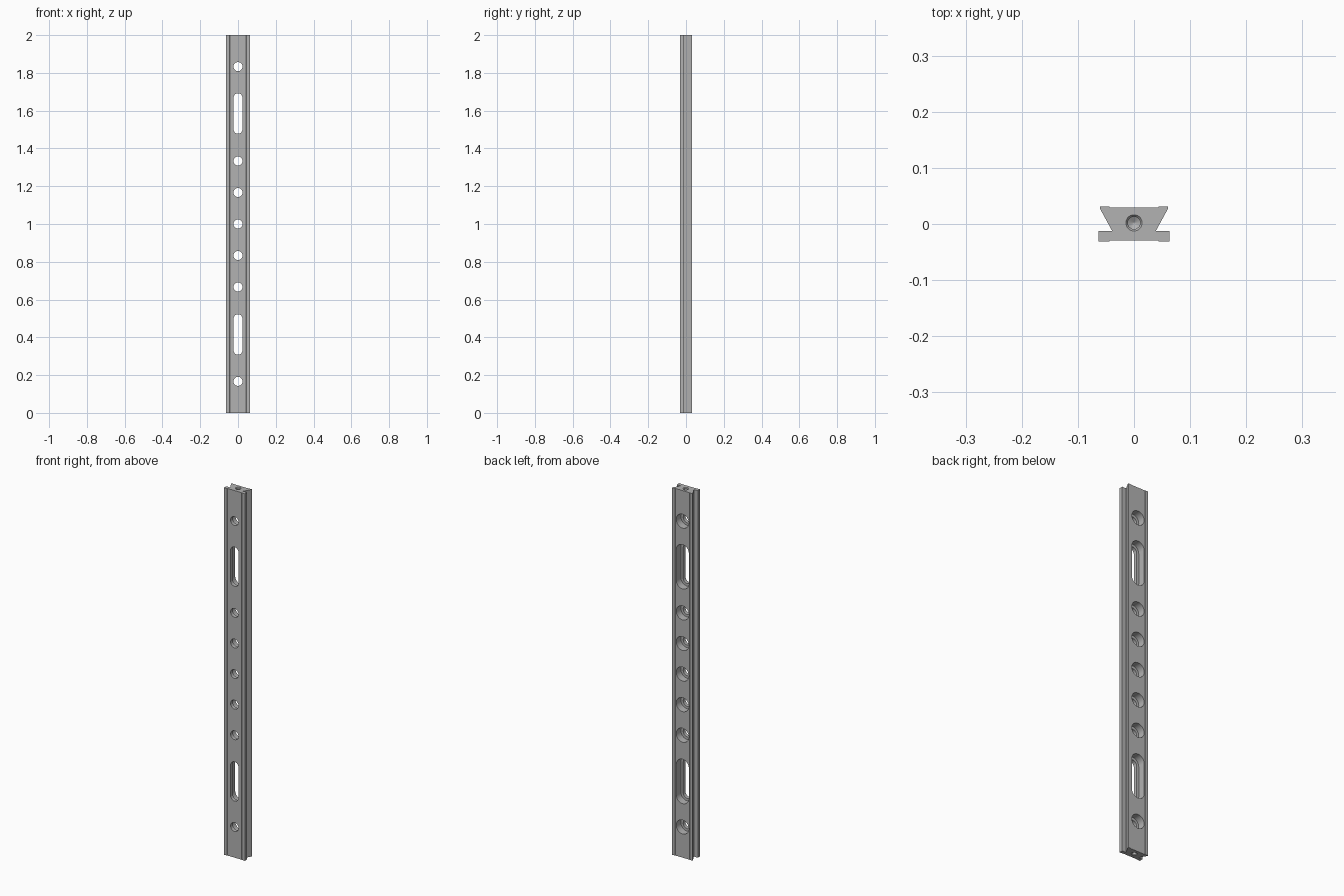
import bpy
import bmesh
import math
from mathutils import Vector

if "Cube" in bpy.data.objects:
    bpy.data.objects.remove(bpy.data.objects["Cube"], do_unlink=True)

LENGTH = 2.0
BACK = 0.0315      # half the depth of the rail
LEDGE = -0.01      # floor of the counterbores

grey = bpy.data.materials.new("anodised grey")
grey.use_nodes = True
colour = (0.45, 0.45, 0.45, 1)
grey.diffuse_color = colour
grey.node_tree.nodes["Principled BSDF"].inputs["Base Color"].default_value = colour


def add_prism(bm, outline, shift):
    """Extrude a closed outline of points along the vector shift."""
    face = bm.faces.new([bm.verts.new(p) for p in outline])
    moved = bmesh.ops.extrude_face_region(bm, geom=[face])["geom"]
    verts = [g for g in moved if isinstance(g, bmesh.types.BMVert)]
    bmesh.ops.translate(bm, verts=verts, vec=shift)


def make_object(name, bm):
    bmesh.ops.recalc_face_normals(bm, faces=bm.faces)
    mesh = bpy.data.meshes.new(name)
    bm.to_mesh(mesh)
    bm.free()
    mesh.materials.append(grey)
    obj = bpy.data.objects.new(name, mesh)
    bpy.context.collection.objects.link(obj)
    return obj


def slot_outline(z, half, r, y, n=16):
    """Rounded slot in the xz plane; half is zero for a round hole."""
    pts = []
    for side in (1, -1):
        for i in range(n + 1):
            a = math.pi * i / n
            pts.append((side * r * math.cos(a), y, z + side * (half + r * math.sin(a))))
    return [p for i, p in enumerate(pts)
            if (Vector(p) - Vector(pts[i - 1])).length > 1e-5]


# Dovetail rail with shallow relief on the front and back
half_profile = [(0.043, -0.0298), (0.045, -BACK), (0.063, -BACK), (0.063, -0.0122),
                (0.039, -0.0122), (0.061, 0.028), (0.061, BACK), (0.045, BACK),
                (0.043, 0.0298)]
profile = half_profile + [(-x, y) for x, y in reversed(half_profile)]
bm = bmesh.new()
add_prism(bm, [(x, y, 0) for x, y in profile], Vector((0, 0, LENGTH)))
rail = make_object("dovetail_rail", bm)

# Round holes and long slots: height and half length of the straight part
openings = [(k / 6, 0) for k in (1, 4, 5, 6, 7, 8, 11)]
openings += [(1 + s * 0.585, 0.083) for s in (-1, 1)]


def opening_cutter(name, r, y0, y1):
    bm = bmesh.new()
    for z, half in openings:
        add_prism(bm, slot_outline(z, half, r, y0), Vector((0, y1 - y0, 0)))
    return make_object(name, bm)


def end_cutter():
    """Blind screw holes with a chamfered mouth in both ends."""
    bm = bmesh.new()
    steps = [(0.0145, -0.01), (0.0145, 0), (0.011, 0.004), (0.011, 0.09), (0.001, 0.096)]
    for base, way in ((0, 1), (LENGTH, -1)):
        rings = [[bm.verts.new((r * math.cos(a), 0.002 + r * math.sin(a), base + way * d))
                  for a in (math.tau * i / 32 for i in range(32))] for r, d in steps]
        bm.faces.new(rings[0])
        bm.faces.new(rings[-1])
        for low, high in zip(rings, rings[1:]):
            for i in range(32):
                bm.faces.new((low[i - 1], low[i], high[i], high[i - 1]))
    return make_object("end_hole_cutter", bm)


cutters = [opening_cutter("through_cutter", 0.024, -0.1, 0.1),
           opening_cutter("counterbore_cutter", 0.038, LEDGE, 0.1),
           end_cutter()]
for cutter in cutters:
    cutter.hide_render = True
    mod = rail.modifiers.new(cutter.name, 'BOOLEAN')
    mod.operation = 'DIFFERENCE'
    mod.solver = 'EXACT'
    mod.object = cutter

# Apply the cuts and remove the cutters
bpy.context.view_layer.update()
result = bpy.data.meshes.new_from_object(
    rail.evaluated_get(bpy.context.evaluated_depsgraph_get()))
rail.modifiers.clear()
rail.data = result
rail.data.materials.clear()
rail.data.materials.append(grey)
for poly in rail.data.polygons:
    poly.material_index = 0
for cutter in cutters:
    bpy.data.objects.remove(cutter, do_unlink=True)

# Smooth bores, sharp rail edges
bpy.ops.object.select_all(action='DESELECT')
rail.select_set(True)
bpy.context.view_layer.objects.active = rail
bpy.ops.object.shade_smooth_by_angle(angle=math.radians(25))
